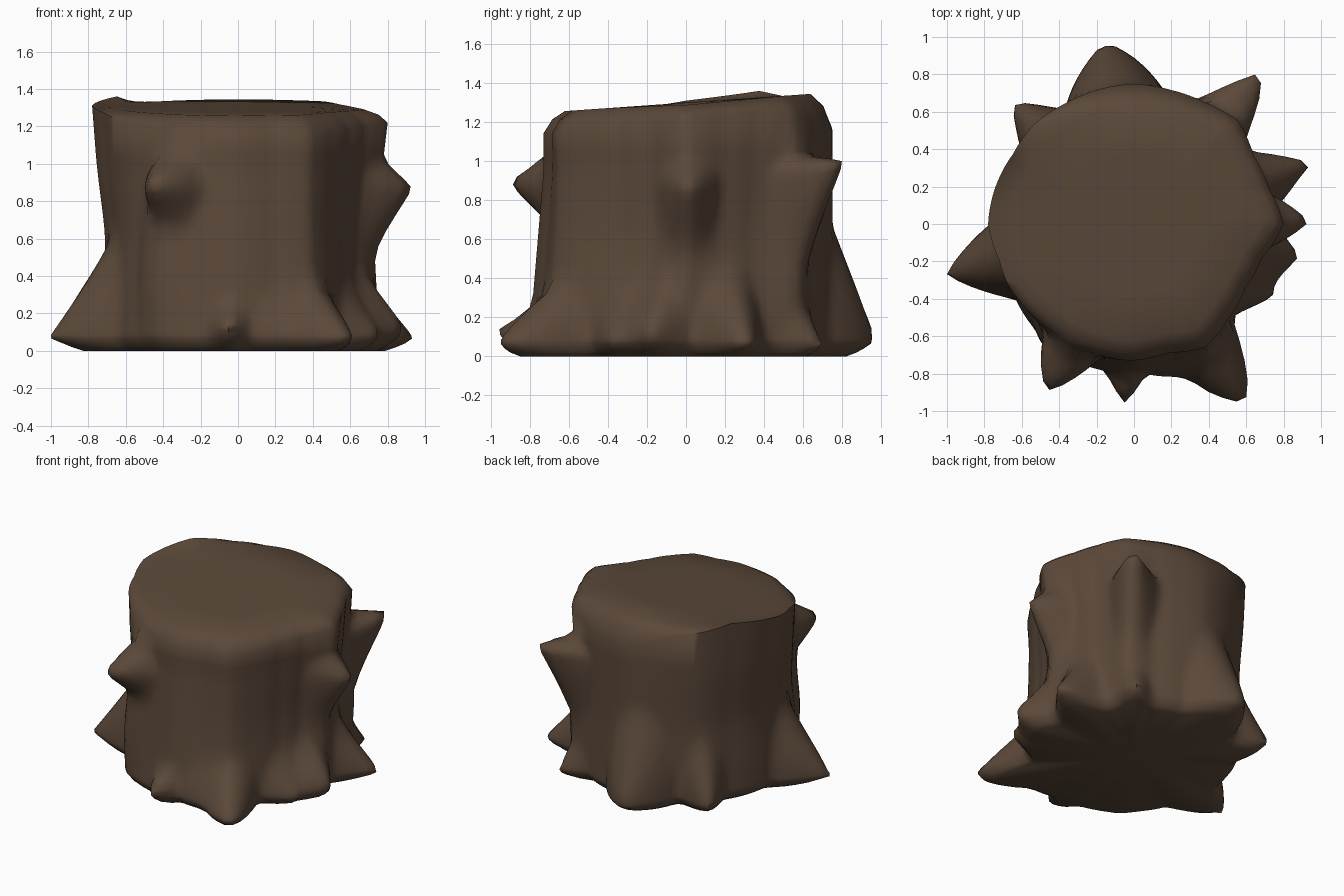
import bpy, bmesh, math

if "Cube" in bpy.data.objects:
    bpy.data.objects.remove(bpy.data.objects["Cube"])

N = 120
# wall radius every 15 degrees, starting at +x and turning towards +y
WALL = [.75, .70, .70, .76, .74, .74, .75, .74, .73, .73, .71, .72,
        .73, .70, .71, .72, .74, .73, .73, .71, .75, .69, .65, .66]
# rim height every 30 degrees
RIM = [1.22, 1.26, 1.20, 1.16, 1.29, 1.36, 1.31, 1.24, 1.18, 1.14, 1.14, 1.18]
# angle, tip height, reach, half width, spread up, spread down, sharpness, lift, blunt
BUMPS = [
    (19, .06, .30, 16, .42, .20, 1.3, 0, .02),     # roots
    (51, .05, .14, 10, .22, .20, 1.2, 0, .02),
    (-12, .13, .20, 13, .30, .35, 1.2, 0, .1),
    (-27, .08, .15, 15, .30, .25, 1.2, 0, .1),
    (-57, .06, .25, 13, .30, .20, 1.0, 0, .1),
    (-67, .06, .10, 20, .30, .20, 1.0, 0, .1),
    (-93, .13, .17, 9, .14, .22, 1.3, 0, .02),
    (195, .07, .32, 18, .55, .20, 1.15, 0, .02),
    (135, .07, .17, 13, .45, .20, 1.2, 0, .1),
    (99, .08, .22, 21, .62, .22, 1.0, 0, .1),
    (50, .92, .26, 14, .12, .48, 1.2, .08, .08),   # broken branch stubs
    (1, .87, .17, 14, .16, .36, 1.1, 0, .05),
    (243, .89, .24, 13, .18, .22, 1.0, 0, .1),
    (48, .45, .05, 12, .60, .50, 1.0, 0, .2),      # ridges below the stubs
    (236, .50, .05, 13, .60, .55, 1.0, 0, .3),
]


def table(values, a):
    """Interpolate values spread evenly around the circle."""
    f = (a % 360) / 360 * len(values)
    i = int(f)
    t = f - i
    return values[i % len(values)] * (1 - t) + values[(i + 1) % len(values)] * t


def rim_radius(a):
    r = table(WALL, a) + .05 * math.cos(math.radians(a)) ** 2
    return r - .03 * max(0, 1 - abs(a - 235) / 30)


def wall(a, z):
    """Radius and height of a wall point, with roots and stubs added."""
    r = table(WALL, a)
    r += .05 * math.cos(math.radians(a)) ** 2 * max(0, (z - .6) / .7)  # wide rim
    r -= .02 * math.exp(-((z - .6) / .3) ** 2) * abs(math.cos(math.radians(a)))
    r += .08 * max(0, 1 - z / .95) * max(0, -math.sin(math.radians(a)))  # front slope
    r -= .05 * max(0, 1 - z / .07)                       # rounded under
    up_shift = 0
    for ang, h, reach, half, up, down, sharp, lift, blunt in BUMPS:
        da = ((a - ang + 180) % 360 - 180) / half
        dz = (z - h) / (up if z > h else down)
        d = max(0, (math.hypot(da, dz) - blunt) / (1 - blunt))
        if d < 1:
            f = (1 - d) ** sharp
            r += reach * f
            up_shift += lift * f
    return r, z + up_shift


def ring(bm, fn):
    out = []
    for k in range(N):
        a = 360 * k / N
        r, z = fn(a)
        out.append(bm.verts.new((r * math.cos(math.radians(a)),
                                 r * math.sin(math.radians(a)), z)))
    return out


def top_height(a, r):
    x, y = r * math.cos(math.radians(a)), r * math.sin(math.radians(a))
    return min(1.345, 1.30 + .07 * y) - .05 * max(0, x - .45)


bm = bmesh.new()
rings = [ring(bm, lambda a: (.97 * wall(a, .005)[0], 0))]
# trunk wall with roots and stubs
for z in (.02, .04, .065, .085, .11, .14, .19, .25, .32, .4, .48, .56, .64, .72,
          .79, .84, .88, .92, .96, 1.0, 1.05):
    rings.append(ring(bm, lambda a: wall(a, z)))
rings.append(ring(bm, lambda a: (rim_radius(a), table(RIM, a))))
# worn rim and cut top
for s, mix in ((.94, .65), (.85, 1), (.5, 1)):
    def cut(a):
        r = s * rim_radius(a)
        return r, table(RIM, a) * (1 - mix) + top_height(a, r) * mix
    rings.append(ring(bm, cut))
for lo, hi in zip(rings, rings[1:]):
    for k in range(N):
        j = (k + 1) % N
        bm.faces.new((lo[k], lo[j], hi[j], hi[k]))
centre = bm.verts.new((0, 0, 1.30))
for k in range(N):
    bm.faces.new((rings[-1][k], rings[-1][(k + 1) % N], centre))
base = bm.verts.new((0, 0, 0))
for k in range(N):
    bm.faces.new((rings[0][(k + 1) % N], rings[0][k], base))
bmesh.ops.recalc_face_normals(bm, faces=bm.faces)

mesh = bpy.data.meshes.new("tree_stump")
bm.to_mesh(mesh)
bm.free()
stump = bpy.data.objects.new("tree_stump", mesh)
bpy.context.collection.objects.link(stump)
bark = bpy.data.materials.new("dark brown bark")
bark.diffuse_color = (.105, .066, .042, 1)
bark.use_nodes = True
bark.node_tree.nodes["Principled BSDF"].inputs["Base Color"].default_value = bark.diffuse_color
mesh.materials.append(bark)
bpy.context.view_layer.objects.active = stump
stump.select_set(True)
bpy.ops.object.shade_smooth_by_angle(angle=math.radians(70))
